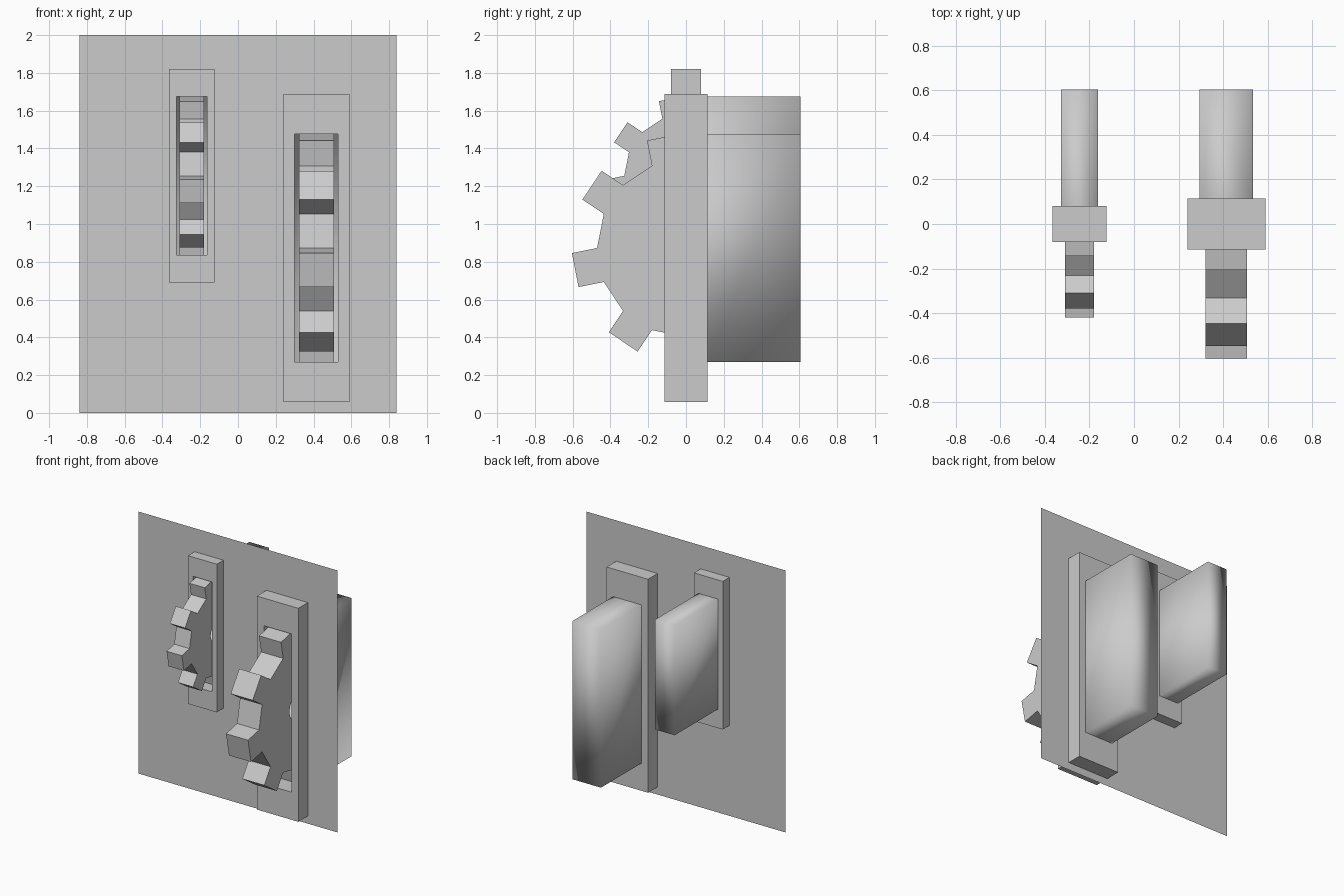
import bpy, bmesh
from math import cos, sin, radians

if "Cube" in bpy.data.objects:
    bpy.data.objects.remove(bpy.data.objects["Cube"])


def make(name, verts, faces, smooth=False):
    me = bpy.data.meshes.new(name)
    me.from_pydata(verts, [], faces)
    bm = bmesh.new()
    bm.from_mesh(me)
    bmesh.ops.remove_doubles(bm, verts=bm.verts, dist=1e-5)
    loose = [v for v in bm.verts if not v.link_faces]
    bmesh.ops.delete(bm, geom=loose, context='VERTS')
    bmesh.ops.recalc_face_normals(bm, faces=bm.faces)
    for f in bm.faces:
        f.smooth = smooth
    bm.to_mesh(me)
    bm.free()
    ob = bpy.data.objects.new(name, me)
    bpy.context.collection.objects.link(ob)
    return ob


def ring_solid(name, loops):
    """Bridge equal-length closed loops in order, then back to the first."""
    n = len(loops[0])
    verts = [p for lp in loops for p in lp]
    faces = []
    for a in range(len(loops)):
        b = (a + 1) % len(loops)
        for i in range(n):
            j = (i + 1) % n
            faces.append((a * n + i, a * n + j, b * n + j, b * n + i))
    return make(name, verts, faces)


def rect(cx, cz, hx, hz, y):
    return [(cx + sx * hx, y, cz + sz * hz)
            for sx, sz in ((-1, -1), (1, -1), (1, 1), (-1, 1))]


def gear(name, cx, cz, s, half_w):
    # eight straight-sided teeth around a plain bore
    angles, radii = [], []
    for k in range(8):
        for off, r in ((-11.25, .471), (-8.7, .605), (8.7, .605), (11.25, .471)):
            angles.append(radians(191.25 + 45 * k + off))
            radii.append(r * s)

    def loop(rs, x):
        return [(x, r * cos(a), cz + r * sin(a)) for a, r in zip(angles, rs)]

    bore = [.105 * s] * 32
    ring_solid(name, [loop(radii, cx - half_w), loop(radii, cx + half_w),
                      loop(bore, cx + half_w), loop(bore, cx - half_w)])


def wheel_unit(prefix, cx, cz, s):
    hx, hz, hy = .1155 * s, .604 * s, .115 * s
    # slotted frame
    ring_solid(prefix + "_frame", [
        rect(cx, cz, .175 * s, .815 * s, -hy), rect(cx, cz, .175 * s, .815 * s, hy),
        rect(cx, cz, hx, hz, hy), rect(cx, cz, hx, hz, -hy)])
    # smooth rear housing, open towards the slot
    front, back = rect(cx, cz, .12 * s, hz, hy), rect(cx, cz, .12 * s, hz, .605)
    make(prefix + "_housing", front + back,
         [(0, 1, 5, 4), (1, 2, 6, 5), (2, 3, 7, 6), (3, 0, 4, 7), (4, 5, 6, 7)], True)
    gear(prefix + "_gear", cx, cz, s, .093 * s)
    return (cx - hx, cx + hx, cz - hz, cz + hz)


slots = [wheel_unit("large", .415, .873, 1.0),
         wheel_unit("small", -.245, 1.255, .694)]

# thin wall panel with the two slots left open
xs = sorted([-.84, .84] + [v for s in slots for v in s[:2]])
zs = sorted([0, 2] + [v for s in slots for v in s[2:]])
verts = [(x, 0, z) for z in zs for x in xs]
faces = []
for j in range(len(zs) - 1):
    for i in range(len(xs) - 1):
        mx, mz = (xs[i] + xs[i + 1]) / 2, (zs[j] + zs[j + 1]) / 2
        if not any(a < mx < b and c < mz < d for a, b, c, d in slots):
            k = j * len(xs) + i
            faces.append((k, k + 1, k + 1 + len(xs), k + len(xs)))
make("wall_panel", verts, faces)
